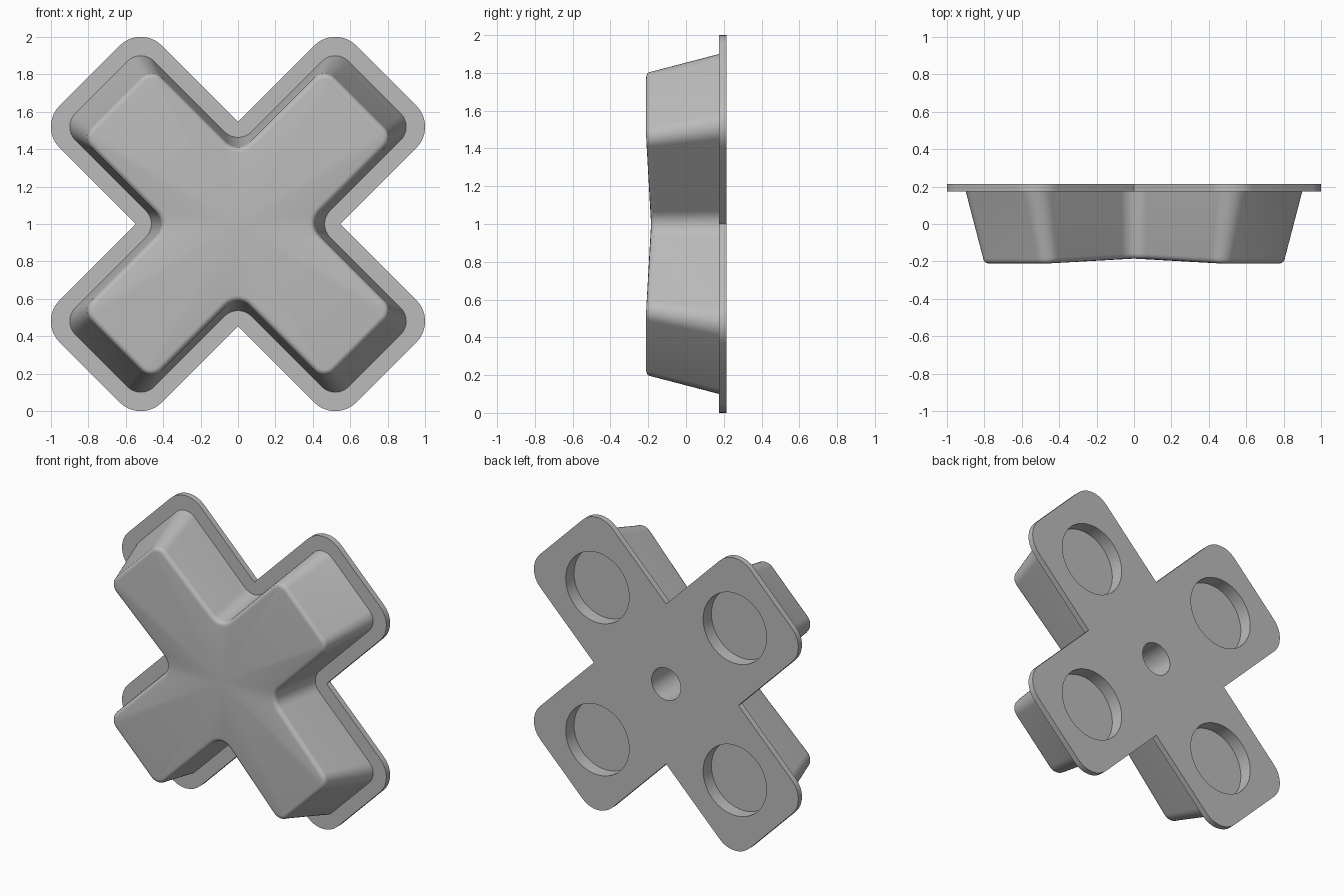
import bpy, bmesh
from math import sin, cos, pi, radians, sqrt

cube = bpy.data.objects.get("Cube")
if cube:
    bpy.data.objects.remove(cube, do_unlink=True)

BACK, PLATE_FRONT = 0.215, 0.175
SEG = 8          # segments per rounded corner
EDGE = 0.03      # rounding of the front edge


def material(name, rgb):
    mat = bpy.data.materials.new(name)
    mat.use_nodes = True
    color = (*rgb, 1)
    mat.diffuse_color = color
    mat.node_tree.nodes["Principled BSDF"].inputs["Base Color"].default_value = color
    return mat


def arc(cx, cy, r, start, end):
    steps = [radians(start + (end - start) * i / SEG) for i in range(SEG + 1)]
    return [(cx + r * cos(a), cy + r * sin(a)) for a in steps]


def cross_outline(w, l, r, fillet):
    """Plus outline: half width, arm length, tip radius, inner fillet."""
    arm = arc(l - r, r - w, r, -90, 0) + arc(l - r, w - r, r, 0, 90)
    arm += arc(w + fillet, w + fillet, fillet, 270, 180)
    points = []
    for _ in range(4):
        points += arm
        arm = [(-v, u) for u, v in arm]
    return points


def dish(u, v):
    """Front surface, slightly sunk toward the middle."""
    return -0.185 - 0.042 * max(0, max(abs(u), abs(v)) - 0.265)


def ring(bm, outline, depth):
    return [bm.verts.new(((u - v) / sqrt(2), depth(u, v), 1 + (u + v) / sqrt(2)))
            for u, v in outline]


# Flange and tapered cross body, stacked as rings from back to front
bm = bmesh.new()
plate = cross_outline(0.387, 1.122, 0.16, 0)
rings = [ring(bm, plate, lambda u, v: BACK),
         ring(bm, plate, lambda u, v: PLATE_FRONT),
         ring(bm, cross_outline(0.298, 1.033, 0.1, 0.1), lambda u, v: PLATE_FRONT)]
for i in range(5):
    a = i * pi / 8
    inset, drop = EDGE * (1 - cos(a)), EDGE * (1 - sin(a))
    outline = cross_outline(0.265 - inset, 0.92 - inset, 0.075 - inset, 0.09 + inset)
    rings.append(ring(bm, outline, lambda u, v: dish(u, v) + drop))

count = len(rings[0])
for low, high in zip(rings, rings[1:]):
    for i in range(count):
        j = (i + 1) % count
        bm.faces.new((low[i], low[j], high[j], high[i]))

# Caps: flat back, fanned front
bm.faces.new(rings[0])
center = bm.verts.new((0, dish(0, 0), 1))
for i in range(count):
    bm.faces.new((rings[-1][i], rings[-1][(i + 1) % count], center))
bmesh.ops.remove_doubles(bm, verts=bm.verts, dist=1e-5)
bmesh.ops.recalc_face_normals(bm, faces=bm.faces)

mesh = bpy.data.meshes.new("cross_pad")
bm.to_mesh(mesh)
bm.free()
pad = bpy.data.objects.new("cross_pad", mesh)
bpy.context.collection.objects.link(pad)


def drill(x, z, radius, depth):
    """Cut a round blind hole into the back."""
    bpy.ops.mesh.primitive_cylinder_add(
        vertices=48, radius=radius, depth=depth + 0.1,
        location=(x, BACK + (0.1 - depth) / 2, z), rotation=(pi / 2, 0, 0))
    cutter = bpy.context.object
    cutter.name = "hole_cutter"
    cutter.hide_render = True
    cut = pad.modifiers.new("hole", 'BOOLEAN')
    cut.operation, cut.solver, cut.object = 'DIFFERENCE', 'EXACT', cutter
    bpy.ops.object.select_all(action='DESELECT')
    pad.select_set(True)
    bpy.context.view_layer.objects.active = pad
    bpy.ops.object.modifier_apply(modifier=cut.name)
    bpy.data.objects.remove(cutter, do_unlink=True)


# Four contact recesses and the central pivot hole
for sx in (-1, 1):
    for sz in (-1, 1):
        drill(0.52 * sx, 1 + 0.52 * sz, 0.24, 0.09)
drill(0, 1, 0.11, 0.34)

pad.data.materials.clear()
pad.data.materials.append(material("grey_plastic", (0.5, 0.5, 0.5)))
for face in pad.data.polygons:
    face.material_index = 0
bpy.ops.object.shade_smooth_by_angle(angle=radians(30))
